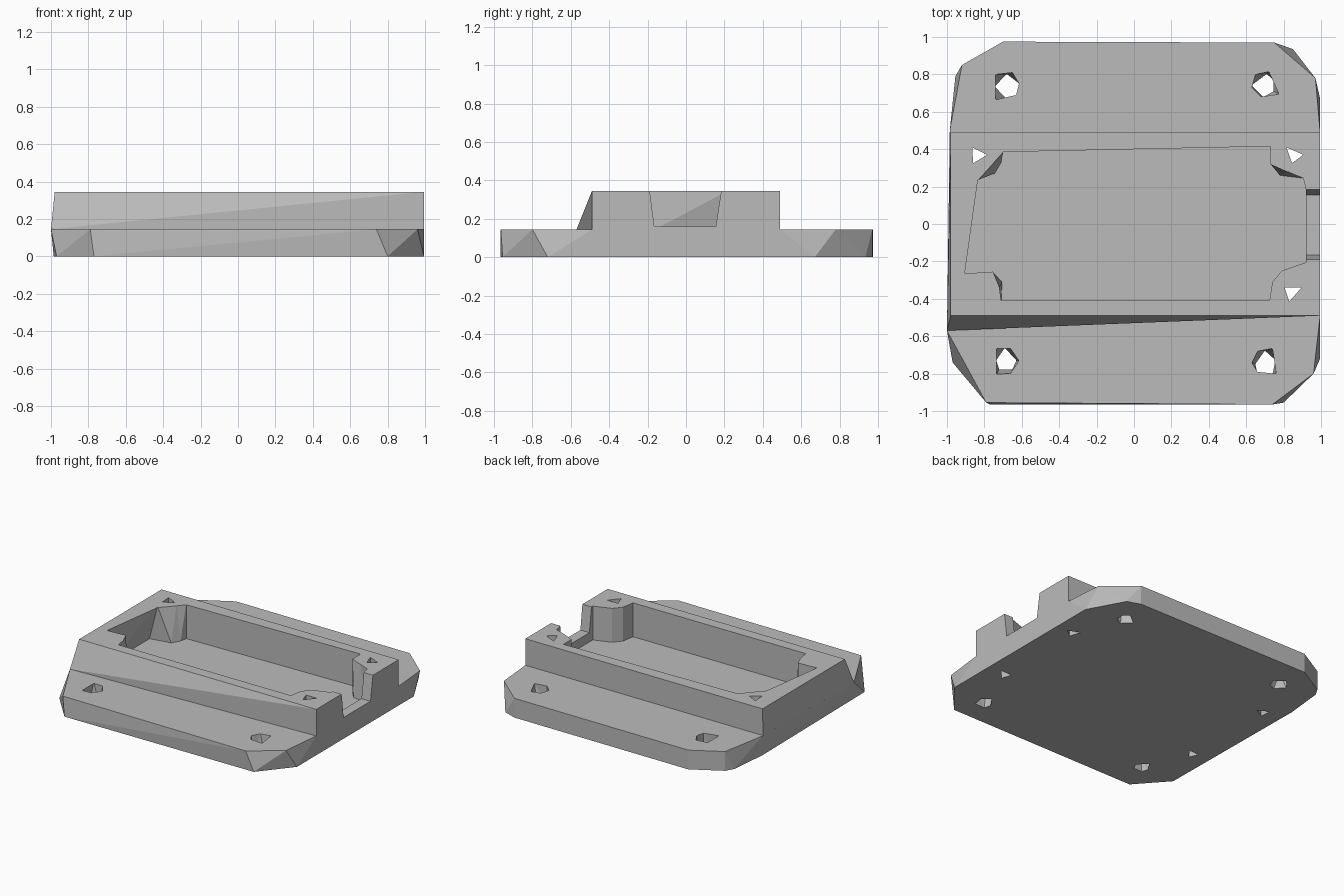
import bpy
import bmesh

default_cube = bpy.data.objects.get("Cube")
if default_cube:
    bpy.data.objects.remove(default_cube, do_unlink=True)

BASE_TOP, BLOCK_TOP, POCKET_FLOOR, NOTCH_FLOOR = 0.145, 0.345, 0.09, 0.16

grey = bpy.data.materials.new("plain grey")
grey.use_nodes = True
grey.diffuse_color = (0.5, 0.5, 0.5, 1)
shader = next(n for n in grey.node_tree.nodes if n.type == "BSDF_PRINCIPLED")
shader.inputs["Base Color"].default_value = grey.diffuse_color


def finish(bm, name):
    """Turn a bmesh into a flat shaded grey object."""
    bmesh.ops.recalc_face_normals(bm, faces=bm.faces[:])
    mesh = bpy.data.meshes.new(name)
    bm.to_mesh(mesh)
    bm.free()
    mesh.materials.append(grey)
    obj = bpy.data.objects.new(name, mesh)
    bpy.context.scene.collection.objects.link(obj)
    return obj


def hull(name, *layers):
    """Convex solid around outlines, each given as (height, points)."""
    bm = bmesh.new()
    for z, outline in layers:
        for x, y in outline:
            bm.verts.new((x, y, z))
    result = bmesh.ops.convex_hull(bm, input=bm.verts[:])
    loose = {v for v in result["geom_interior"] + result["geom_unused"]
             if isinstance(v, bmesh.types.BMVert) and v.is_valid}
    bmesh.ops.delete(bm, geom=list(loose), context="VERTS")
    return finish(bm, name)


def loft(name, low, low_outline, high, high_outline):
    """Capped solid between two outlines with matching points."""
    bm = bmesh.new()
    bottom = [bm.verts.new((x, y, low)) for x, y in low_outline]
    top = [bm.verts.new((x, y, high)) for x, y in high_outline]
    bm.faces.new(bottom)
    bm.faces.new(top)
    for i in range(len(top)):
        j = (i + 1) % len(top)
        bm.faces.new((bottom[i], bottom[j], top[j], top[i]))
    bmesh.ops.triangulate(bm, faces=bm.faces[:])
    return finish(bm, name)


def combine(target, tool, operation):
    """Apply a boolean and discard the tool object."""
    tool.hide_render = True
    modifier = target.modifiers.new(operation.lower(), "BOOLEAN")
    modifier.operation = operation
    modifier.solver = "EXACT"
    modifier.object = tool
    bpy.context.view_layer.objects.active = target
    bpy.ops.object.modifier_apply(modifier=modifier.name)
    bpy.data.objects.remove(tool, do_unlink=True)


# Mounting plate with unevenly bevelled corners
plate_top = [(-.70, .975), (-.92, .85), (-.985, .5), (-1, -.57), (-.79, -.955),
             (.74, -.965), (.96, -.80), (.995, -.49), (.995, .49), (.97, .78), (.75, .97)]
plate_bottom = [(-.70, .975), (-.92, .85), (-.955, .79), (-.985, .5), (-.97, -.74),
                (-.77, -.965), (.80, -.955), (.995, -.72), (.995, .67), (.85, .935), (.75, .97)]
housing = hull("housing_tray", (0, plate_bottom), (BASE_TOP, plate_top))

# Raised block whose front wall leans outward toward one end
block = hull("raised_block",
             (POCKET_FLOOR, [(x, y) for x in (-.9, .9) for y in (-.4, .4)]),
             (BASE_TOP, [(-1, -.57), (.995, -.49), (.995, .49), (-.985, .49)]),
             (BLOCK_TOP, [(-.98, -.49), (.995, -.49), (.995, .49), (-.98, .49)]))
combine(housing, block, "UNION")

# Pocket, leaving screw posts in the corners that swell toward the floor
rim = [(-.70, .385), (-.745, .335), (-.79, .285), (-.835, .235),
       (-.905, -.265), (-.755, -.255), (-.72, -.34), (-.71, -.41),
       (.725, -.405), (.74, -.31), (.79, -.25), (.92, -.205),
       (.92, .18), (.905, .245), (.82, .28), (.73, .32), (.73, .415)]
floor = list(rim)
floor[1:4] = [(-.71, .33), (-.745, .27), (-.905, .24)]
floor[6] = (-.705, -.31)
floor[14] = (.78, .26)
pocket = loft("pocket_cutter", POCKET_FLOOR, floor, BLOCK_TOP + .01, rim)
combine(housing, pocket, "DIFFERENCE")

# Cable notch through the end wall
notch = hull("notch_cutter",
             (NOTCH_FLOOR, [(x, y) for x in (.9, 1.1) for y in (-.165, .155)]),
             (BLOCK_TOP + .01, [(x, y) for x in (.9, 1.1) for y in (-.19, .185)]))
combine(housing, notch, "DIFFERENCE")

# Faceted mounting holes in the flanges: upper and lower outlines
mount_holes = {
    "back_right": ([(-.74, .80), (-.65, .81), (-.615, .75), (-.63, .69), (-.74, .665)],
                   [(-.74, .735), (-.68, .80), (-.615, .75), (-.63, .69), (-.68, .67)]),
    "back_left": ([(.63, .73), (.65, .80), (.72, .815), (.775, .695), (.68, .68)],
                  [(.63, .74), (.71, .80), (.745, .77), (.745, .71), (.69, .68)]),
    "front_right": ([(-.735, -.665), (-.66, -.665), (-.615, -.73), (-.66, -.80), (-.735, -.805)],
                    [(-.735, -.73), (-.69, -.665), (-.63, -.73), (-.65, -.775), (-.72, -.775)]),
    "front_left": ([(.63, -.74), (.66, -.68), (.74, -.665), (.76, -.80), (.66, -.79)],
                   [(.65, -.75), (.70, -.68), (.755, -.73), (.74, -.80), (.66, -.80)]),
}
for corner, (upper, lower) in mount_holes.items():
    cutter = hull(corner + "_mount_cutter", (-.01, lower), (BASE_TOP + .01, upper))
    combine(housing, cutter, "DIFFERENCE")

# Triangular screw holes through the posts, one of them blind
screw_holes = {
    "back_right": (BLOCK_TOP + .01, [(-.865, .41), (-.785, .37), (-.86, .325)]),
    "back_left": (BLOCK_TOP + .01, [(.815, .41), (.905, .37), (.845, .325)]),
    "front_left": (BLOCK_TOP + .01, [(.805, -.34), (.895, -.34), (.83, -.415)]),
    "front_right": (BLOCK_TOP - .04, [(-.87, -.35), (-.79, -.35), (-.84, -.42)]),
}
for corner, (top, outline) in screw_holes.items():
    cutter = hull(corner + "_screw_cutter", (-.01, outline), (top, outline))
    combine(housing, cutter, "DIFFERENCE")

housing.data.materials.clear()
housing.data.materials.append(grey)
for face in housing.data.polygons:
    face.material_index = 0
    face.use_smooth = False
